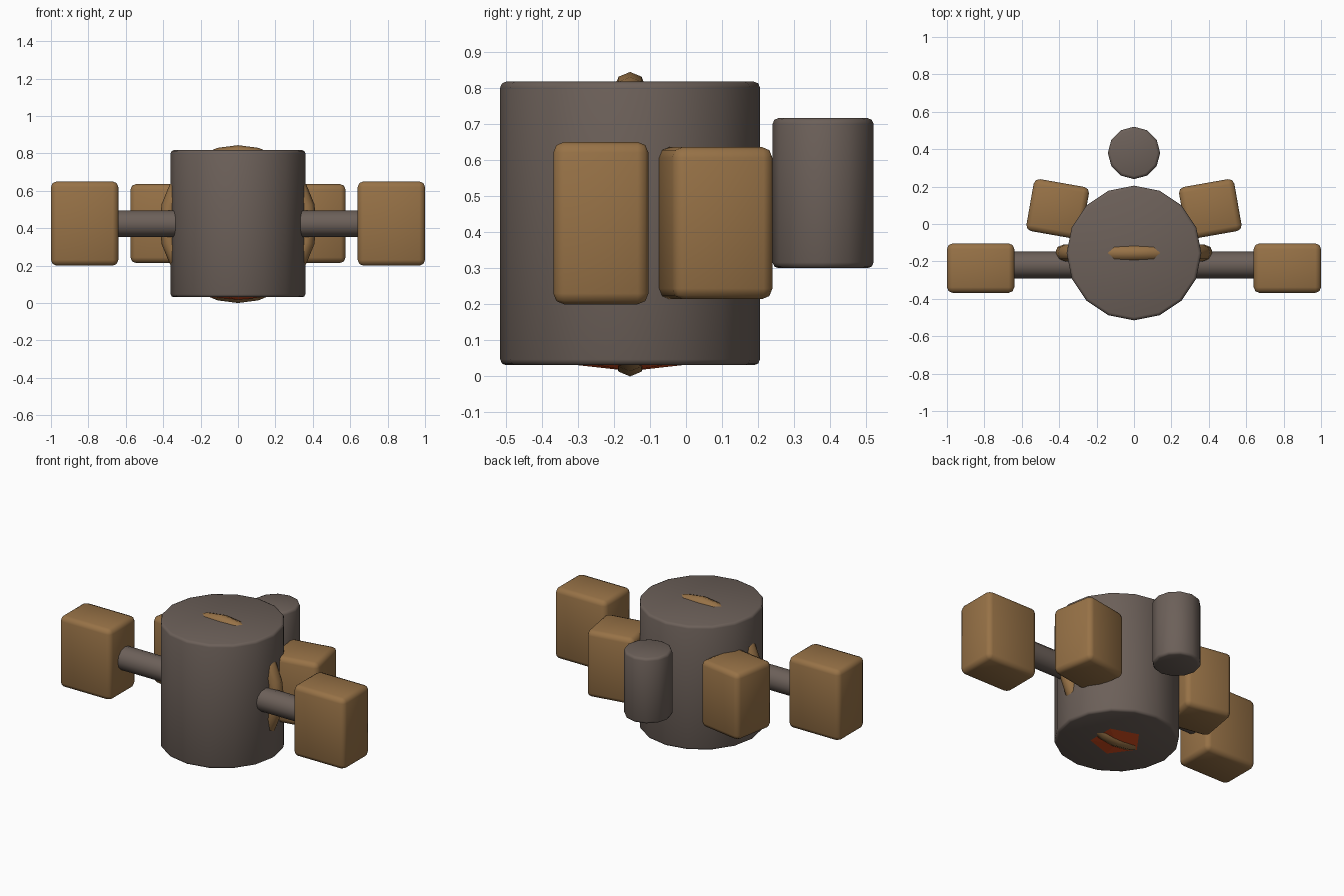
import bpy, bmesh, math
from mathutils import Matrix

default = bpy.data.objects.get("Cube")
if default:
    bpy.data.objects.remove(default, do_unlink=True)


def material(name, rgb):
    m = bpy.data.materials.new(name)
    m.use_nodes = True
    m.diffuse_color = (*rgb, 1)
    bsdf = next(n for n in m.node_tree.nodes if n.type == 'BSDF_PRINCIPLED')
    bsdf.inputs["Base Color"].default_value = (*rgb, 1)
    return m


GREY = material("warm grey metal", (0.15, 0.117, 0.1))
TAN = material("tan brown", (0.31, 0.168, 0.062))
RED = material("glowing red", (0.72, 0.08, 0.015))


def finish(bm, name, mat, bevel=0, segments=2, smooth=True):
    """Round the hard edges, then turn the mesh into a shaded object."""
    if bevel:
        hard = [e for e in bm.edges if e.calc_face_angle(0) > math.radians(40)]
        bmesh.ops.bevel(bm, geom=hard, offset=bevel, segments=segments,
                        profile=0.5, affect='EDGES', clamp_overlap=True)
    bmesh.ops.recalc_face_normals(bm, faces=bm.faces)
    mesh = bpy.data.meshes.new(name)
    bm.to_mesh(mesh)
    bm.free()
    mesh.materials.append(mat)
    ob = bpy.data.objects.new(name, mesh)
    bpy.context.collection.objects.link(ob)
    if smooth:
        bpy.ops.object.select_all(action='DESELECT')
        ob.select_set(True)
        bpy.context.view_layer.objects.active = ob
        bpy.ops.object.shade_smooth_by_angle(angle=math.radians(50))
    return ob


def box(name, mat, centre, size, turn=0):
    bm = bmesh.new()
    bmesh.ops.create_cube(bm, size=1)
    ob = finish_box = None
    bmesh.ops.scale(bm, vec=size, verts=bm.verts)
    ob = finish(bm, name, mat, bevel=0.03)
    ob.location = centre
    ob.rotation_euler.z = turn
    return ob


def cylinder(name, mat, centre, radius, depth, sides, bevel=0, along_x=False):
    bm = bmesh.new()
    bmesh.ops.create_cone(bm, cap_ends=True, segments=sides, radius1=radius,
                          radius2=radius, depth=depth)
    ob = finish(bm, name, mat, bevel=bevel)
    ob.location = centre
    if along_x:
        ob.rotation_euler.y = math.pi / 2
    return ob


BODY_Y, MID = -0.155, 0.424

# Main drum and the small tank behind it
cylinder("body_drum", GREY, (0, BODY_Y, MID), 0.36, 0.786, 16, bevel=0.016)
cylinder("rear_tank", GREY, (0, 0.38, 0.508), 0.14, 0.416, 12, bevel=0.016)

# Side arms, outer pods and angled rear pods
for side, s in (("left", 1), ("right", -1)):
    cylinder(side + "_arm", GREY, (s * 0.48, -0.219, MID), 0.072, 0.4, 12,
             along_x=True)
    box(side + "_outer_pod", TAN, (s * 0.82, -0.236, 0.425), (0.36, 0.264, 0.45))
    box(side + "_rear_pod", TAN, (s * 0.408, 0.08, 0.425), (0.3, 0.282, 0.422),
        turn=s * math.radians(10))

# Upright ring running round the drum
bm = bmesh.new()
section = [bm.verts.new((0.377 + 0.045 * math.cos(a), 0.045 * math.sin(a), 0))
           for a in (i * math.tau / 8 for i in range(8))]
loop = [bm.edges.new((section[i], section[(i + 1) % 8])) for i in range(8)]
bmesh.ops.spin(bm, geom=section + loop, cent=(0, 0, 0), axis=(0, 1, 0),
               angle=math.tau, steps=24)
# The section must lie in the plane of the spin axis
bmesh.ops.remove_doubles(bm, verts=bm.verts, dist=0.0005)
ring = finish(bm, "ring_band", TAN)
ring.location = (0, BODY_Y, 0.422)

# Shallow five-sided nozzle under the drum
bm = bmesh.new()
bmesh.ops.create_cone(bm, cap_ends=True, segments=5, radius1=0.0, radius2=0.17,
                      depth=0.018, matrix=Matrix.Rotation(math.radians(18), 4, 'Z'))
nozzle = finish(bm, "bottom_nozzle", RED, smooth=False)
nozzle.location = (0, BODY_Y, 0.024)
